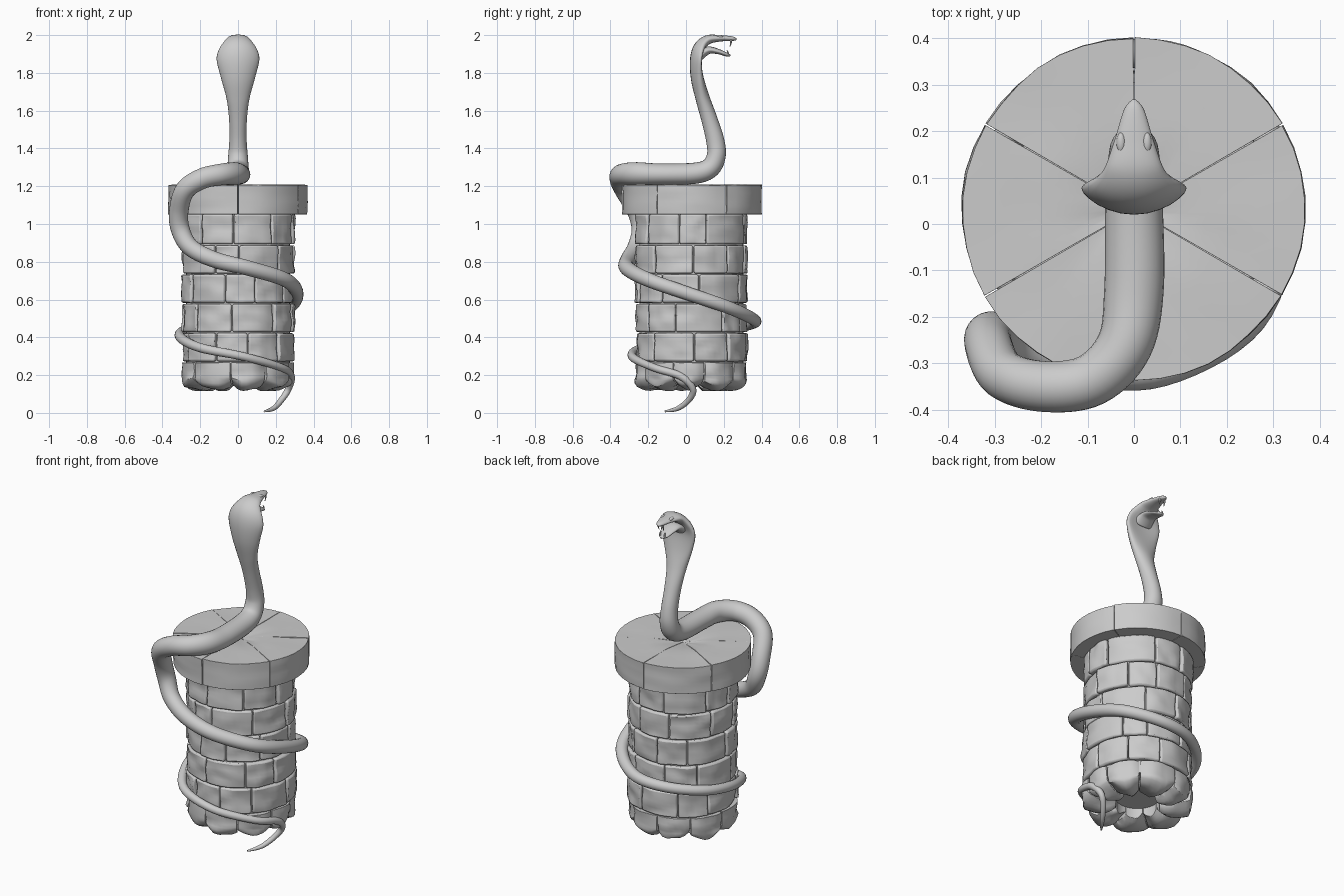
import bpy, bmesh, math, random
from mathutils import Vector, noise

if "Cube" in bpy.data.objects:
    bpy.data.objects.remove(bpy.data.objects["Cube"])

random.seed(4)
CY = 0.03  # pillar axis in y


def finish(name, bm, angle=None, bevel=0):
    bmesh.ops.recalc_face_normals(bm, faces=bm.faces)
    me = bpy.data.meshes.new(name)
    bm.to_mesh(me)
    bm.free()
    ob = bpy.data.objects.new(name, me)
    bpy.context.collection.objects.link(ob)
    if bevel:
        m = ob.modifiers.new("rounded_edges", "BEVEL")
        m.width, m.segments, m.angle_limit = bevel, 2, math.radians(50)
    for o in bpy.context.selected_objects:
        o.select_set(False)
    ob.select_set(True)
    bpy.context.view_layer.objects.active = ob
    if angle:
        bpy.ops.object.shade_smooth_by_angle(angle=math.radians(angle))
    else:
        bpy.ops.object.shade_smooth()
    return ob


def stone_ring(name, r0, r1, z0, z1, angles, bump, bevel, gap=0.003, shape=None):
    """A ring of curved stone blocks between successive angles."""
    out = bmesh.new()
    for a0, a1 in zip(angles, angles[1:] + [angles[0] + math.tau]):
        bm = bmesh.new()
        bmesh.ops.create_cube(bm, size=2)
        bmesh.ops.subdivide_edges(bm, edges=bm.edges[:], cuts=6, use_grid_fill=True)
        grow, seed = random.uniform(-0.4, 0.6) * bump, random.random() * 50
        da = gap / r1
        for v in bm.verts:
            u, s, h = v.co
            r = r0 + (r1 - r0) * (u + 1) / 2
            a = a0 + da + (a1 - a0 - 2 * da) * (s + 1) / 2
            z = z0 + gap + (z1 - z0 - 2 * gap) * (h + 1) / 2
            if u > 0:
                r += u * (grow + bump * noise.noise(Vector((s * 1.3, h * 1.3, seed))))
            if shape:
                r, z = shape(r, z, u, s, h, seed)
            v.co = (r * math.cos(a), CY + r * math.sin(a), z)
        tmp = bpy.data.meshes.new("tmp")
        bm.to_mesh(tmp)
        bm.free()
        out.from_mesh(tmp)
        bpy.data.meshes.remove(tmp)
    return finish(name, out, 40, bevel)


def uneven(n, start, jitter):
    return [start + (i + random.uniform(-jitter, jitter)) * math.tau / n for i in range(n)]


# Foundation boulders: rounded undersides
def boulder(r, z, u, s, h, seed):
    if h < 0:
        z += -h * (0.03 * s * s + 0.02 * u * u
                   + 0.02 * noise.noise(Vector((s, u, seed))) - 0.005)
    return r - 0.012 * max(u, 0) * (s ** 4 + (h ** 4 if h < 0 else 0)), max(z, 0.115)


stone_ring("foundation_stones", 0.12, 0.295, 0.12, 0.27, uneven(9, 0.3, 0.15),
           0.012, 0.016, 0.004, boulder)

# Brick courses
levels = [0.27, 0.425, 0.58, 0.735, 0.89, 1.055]
for i, (z0, z1) in enumerate(zip(levels, levels[1:])):
    stone_ring("stone_course_%d" % (i + 1), 0.2, 0.294, z0, z1,
               uneven(9, 0.35 * (i % 2) + 0.1 * i, 0.2), 0.012, 0.009)

# Inner core closing the pillar
bm = bmesh.new()
bmesh.ops.create_cone(bm, cap_ends=True, segments=40, radius1=0.275, radius2=0.275, depth=0.9)
bmesh.ops.translate(bm, verts=bm.verts, vec=(0, CY, 0.65))
finish("pillar_core", bm, 30)


# Cap slabs with a shallow worn hollow in the middle
def worn(r, z, u, s, h, seed):
    if h > 0:
        z -= h * (0.018 * max(0, 1 - r / 0.14) + 0.006 * abs(noise.noise(Vector((r * 6, s, seed)))))
    return r, z


stone_ring("cap_slabs", 0.004, 0.367, 1.05, 1.21,
           [math.radians(30 + 60 * i) for i in range(6)], 0.005, 0.009, 0.0015, worn)


def spline(pts, steps):
    """Catmull-Rom through tuples of any length."""
    p = [pts[0]] + pts + [pts[-1]]
    res = []
    for a, b, c, d in zip(p, p[1:], p[2:], p[3:]):
        for k in range(steps):
            t = k / steps
            res.append([0.5 * (2 * q + (r - o) * t + (2 * o - 5 * q + 4 * r - e) * t * t
                               + (3 * q - o - 3 * r + e) * t ** 3)
                        for o, q, r, e in zip(a, b, c, d)])
    return res + [list(pts[-1])]


def sweep(name, pts, steps=7, n=24):
    """Tube with elliptical sections (x, y, z, half width, half thickness)."""
    rows = spline(pts, steps)[::-1]
    pos = [Vector(r[:3]) for r in rows]
    side = Vector((1, 0, 0))
    bm, rings = bmesh.new(), []
    for i, (p, row) in enumerate(zip(pos, rows)):
        tan = (pos[max(i - 1, 0)] - pos[min(i + 1, len(pos) - 1)]).normalized()
        side = (side - tan * side.dot(tan)).normalized()
        fwd = tan.cross(side)
        w, t = max(row[3], 0.002), max(row[4], 0.002)
        curl = 0.5 * max(0, w - 0.06)  # hood edges bend forward
        ring = []
        for k in range(n):
            c, s = math.cos(math.tau * k / n), math.sin(math.tau * k / n)
            ring.append(bm.verts.new(p + side * (w * c) + fwd * (t * s + curl * c * c)))
        rings.append(ring)
    for a, b in zip(rings, rings[1:]):
        for k in range(n):
            bm.faces.new((a[k], a[(k + 1) % n], b[(k + 1) % n], b[k]))
    bm.faces.new(rings[0])
    bm.faces.new(rings[-1])
    return finish(name, bm)


# Snake: coils from tail tip up over the cap (x, y, z, radius)
coil = [(.14, -.11, .008, .005), (.19, -.04, .025, .013), (.235, .02, .075, .016),
        (.268, .035, .13, .018), (.28, -.03, .195, .02), (.23, -.17, .24, .02),
        (.03, -.285, .298, .022), (-.2, -.23, .345, .024), (-.305, -.02, .40, .026),
        (-.27, .2, .44, .028), (-.1, .345, .472, .03), (.1, .355, .497, .032),
        (.27, .22, .56, .034), (.31, 0, .635, .036), (.25, -.2, .705, .038),
        (.06, -.31, .765, .04), (-.12, -.305, .81, .043), (-.25, -.265, .875, .046),
        (-.305, -.238, .97, .05), (-.313, -.262, 1.07, .051), (-.28, -.325, 1.18, .053),
        (-.19, -.35, 1.24, .055), (-.09, -.335, 1.262, .057), (-.02, -.26, 1.267, .06)]
# Raised neck, hood and upper jaw (y, z, half width, half thickness)
neck = [(-.14, 1.264, .064, .056), (.04, 1.268, .062, .056), (.125, 1.295, .057, .053),
        (.16, 1.36, .052, .05), (.155, 1.44, .046, .048), (.125, 1.55, .047, .043),
        (.09, 1.66, .06, .038), (.06, 1.77, .09, .034), (.05, 1.87, .113, .029),
        (.07, 1.937, .1, .029), (.115, 1.975, .066, .025), (.18, 1.983, .042, .017),
        (.245, 1.981, .022, .012), (.267, 1.977, .005, .005)]
sweep("snake_body", [(x, y, z, r, r) for x, y, z, r in coil]
      + [(0, y, z, w, t) for y, z, w, t in neck])

# Lower jaw
jaw = [(.07, 1.895, .06, .03), (.12, 1.92, .05, .02), (.17, 1.913, .042, .014),
       (.215, 1.897, .028, .01), (.235, 1.892, .006, .005)]
sweep("lower_jaw", [(0, y, z, w, t) for y, z, w, t in jaw])

# Fangs and brows, mirrored
for sx, tag in ((-1, "left"), (1, "right")):
    for part, y, z, tip in (("upper", .238, 1.975, 1.94), ("lower", .222, 1.897, 1.92)):
        x = sx * (.016 if part == "upper" else .014)
        sweep("%s_fang_%s" % (part, tag),
              [(x, y, z, .006, .006), (x, y, (z + tip) / 2, .004, .004),
               (x, y - .006, tip, .001, .001)], 4, 8)
    bm = bmesh.new()
    bmesh.ops.create_uvsphere(bm, u_segments=16, v_segments=10, radius=1)
    for v in bm.verts:
        v.co = (sx * .028 + v.co.x * .01, .175 + v.co.y * .022, 1.992 + v.co.z * .009)
    finish("brow_" + tag, bm)
